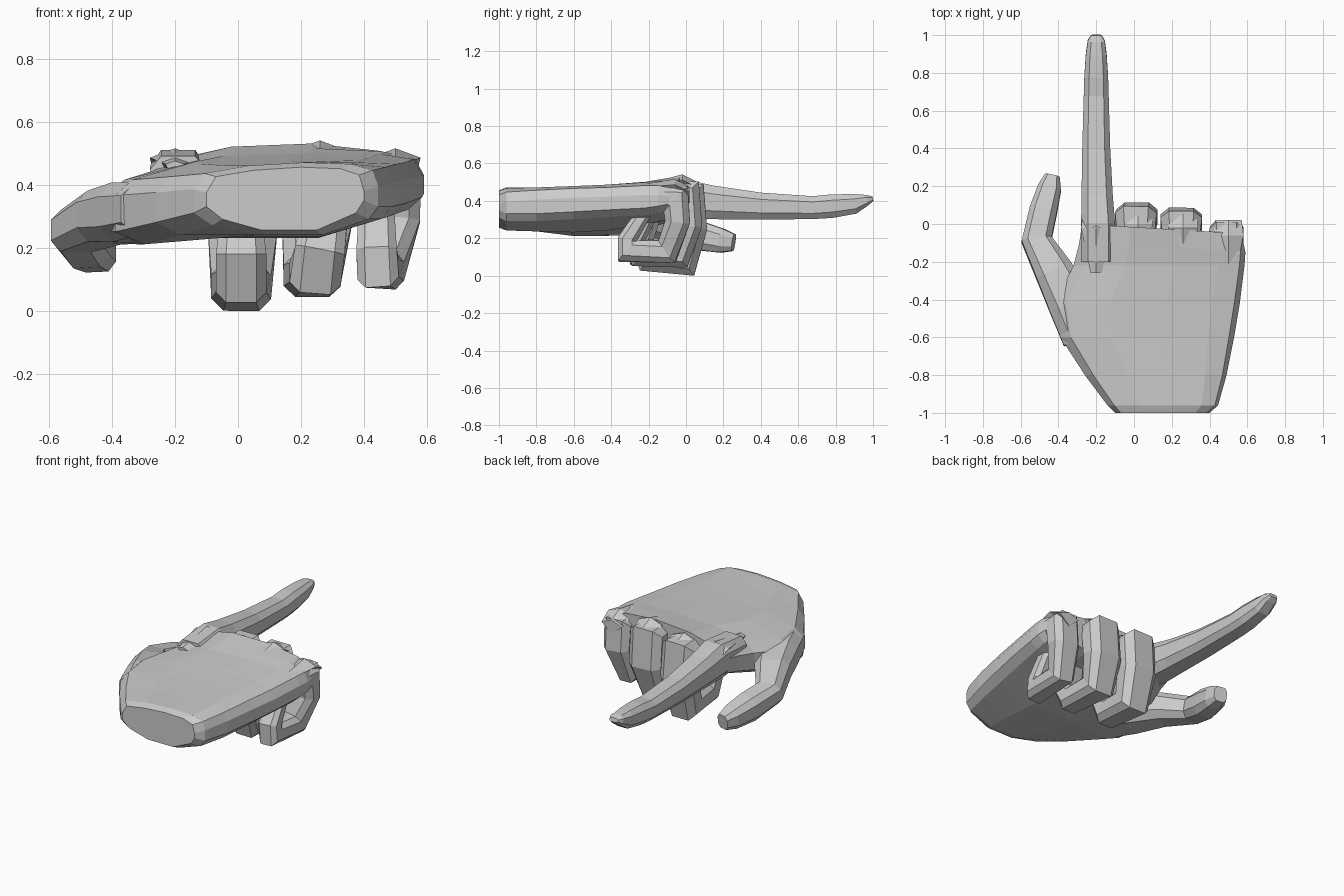
import bpy, bmesh
from mathutils import Vector


def skin(name, rings):
    """Join equal-sized rings of points into a closed, flat-faced mesh."""
    bm = bmesh.new()
    rows = [[bm.verts.new(p) for p in r] for r in rings]
    n = len(rows[0])
    for a, b in zip(rows, rows[1:]):
        for i in range(n):
            j = (i + 1) % n
            bm.faces.new((a[i], a[j], b[j], b[i]))
    bm.faces.new(rows[0])
    bm.faces.new(rows[-1])
    bmesh.ops.recalc_face_normals(bm, faces=bm.faces)
    me = bpy.data.meshes.new(name)
    bm.to_mesh(me)
    bm.free()
    ob = bpy.data.objects.new(name, me)
    bpy.context.collection.objects.link(ob)
    return ob


OCT = [(1, .5), (.6, 1), (-.6, 1), (-1, .5), (-1, -.5), (-.6, -1), (.6, -1), (1, -.5)]


def digit(name, path, mitre=True):
    """Loft an octagonal digit; path rows are x, y, z, half width, half depth."""
    pts = [Vector(p[:3]) for p in path]
    rings = []
    for i, (p, row) in enumerate(zip(pts, path)):
        a = (p - pts[i - 1]).normalized() if i else None
        b = (pts[i + 1] - p).normalized() if i < len(pts) - 1 else None
        a, b = a or b, b or a
        t = (a + b).normalized()
        up = Vector((1, 0, 0)).cross(t).normalized()
        side = t.cross(up)
        k = 1 / max(t.dot(a), .75) if mitre else 1
        rings.append([p + side * (u * row[3]) + up * (v * row[4] * k) for u, v in OCT])
    return skin(name, rings)


# Palm: y, left x, right x, left/centre/right top z, left/centre/right bottom z
PALM = [
    (-1.00, -.10, .40, .42, .46, .44, .30, .265, .32),
    (-.96, -.14, .445, .43, .475, .455, .28, .25, .30),
    (-.80, -.26, .49, .42, .475, .465, .25, .245, .30),
    (-.60, -.39, .53, .41, .48, .475, .22, .24, .31),
    (-.42, -.42, .56, .41, .49, .48, .22, .25, .32),
    (-.22, -.32, .585, .44, .505, .49, .26, .28, .33),
    (-.10, -.29, .59, .46, .52, .49, .29, .30, .34),
    (0.00, -.275, .57, .47, .535, .48, .31, .32, .36),
]
rings = []
for y, xl, xr, tl, tc, tr, bl, bc, br in PALM:
    def px(f):
        return xl + (xr - xl) * f
    # skew the knuckle line back towards the little finger
    def py(f):
        return y - (.05 * f if y > -.15 else 0)
    sec = [(0, tl - .035), (.06, tl + .015), (.3, tc - .005), (.6, tc + .005),
           (.85, (tc + tr) / 2 + .01), (.97, tr), (1, tr - .05), (1, br + .04),
           (.95, br), (.7, bc), (.35, bc), (.1, bl), (0, bl + .04)]
    rings.append([(px(f), py(f), z) for f, z in sec])
skin("palm", rings)

# Straight pointing finger
digit("index_finger", [
    (-.19, -.20, .415, .09, .085),
    (-.19, .00, .415, .09, .105),
    (-.195, .14, .40, .083, .09),
    (-.20, .40, .38, .074, .072),
    (-.20, .68, .372, .066, .061),
    (-.20, .78, .38, .063, .063),
    (-.20, .90, .392, .055, .053),
    (-.20, .97, .413, .045, .028),
    (-.20, 1.0, .42, .028, .012)])

# Thumb with its fleshy root
digit("thumb", [
    (-.26, -.60, .33, .12, .085),
    (-.335, -.42, .32, .12, .095),
    (-.425, -.25, .305, .10, .082),
    (-.515, -.085, .262, .08, .068),
    (-.48, .07, .222, .073, .078),
    (-.447, .19, .195, .062, .064),
    (-.432, .255, .185, .040, .045)], mitre=False)

# Curled fingers
digit("middle_finger", [
    (.01, -.14, .43, .09, .07),
    (.01, .025, .425, .11, .075),
    (.015, .04, .26, .11, .072),
    (.01, -.01, .085, .095, .072),
    (.01, -.20, .10, .08, .068),
    (.01, -.24, .19, .08, .06),
    (.01, -.19, .31, .065, .05)])
digit("ring_finger", [
    (.25, -.14, .445, .09, .07),
    (.25, .00, .44, .11, .075),
    (.25, .015, .28, .11, .07),
    (.235, -.04, .12, .09, .066),
    (.245, -.25, .125, .082, .062),
    (.26, -.28, .20, .08, .055),
    (.285, -.20, .33, .065, .045)])
digit("little_finger", [
    (.49, -.18, .425, .08, .065),
    (.49, -.055, .42, .09, .07),
    (.49, -.045, .30, .088, .065),
    (.46, -.10, .14, .068, .06),
    (.445, -.31, .14, .066, .056),
    (.44, -.315, .20, .064, .048),
    (.44, -.22, .35, .055, .04)])

# Raised knuckle ridges blending into the back of the hand
for name, x, y, z in (("index_knuckle", -.2, 0, .525), ("middle_knuckle", .02, .02, .522),
                      ("ring_knuckle", .26, 0, .55), ("little_knuckle", .5, -.04, .525)):
    skin(name, [[(x - w, y + d, h), (x, y + d, h + r), (x + w, y + d, h), (x, y + d, h - .06)]
                for w, d, h, r in ((.03, -.26, .475, .01), (.08, -.02, z - .03, .03),
                                   (.07, .06, z - .07, .03))])

# Rest the lowest finger on the ground
bpy.context.view_layer.update()
obs = list(bpy.context.scene.objects)
low = min(v.co.z for o in obs for v in o.data.vertices)
for o in obs:
    for v in o.data.vertices:
        v.co.z -= low
